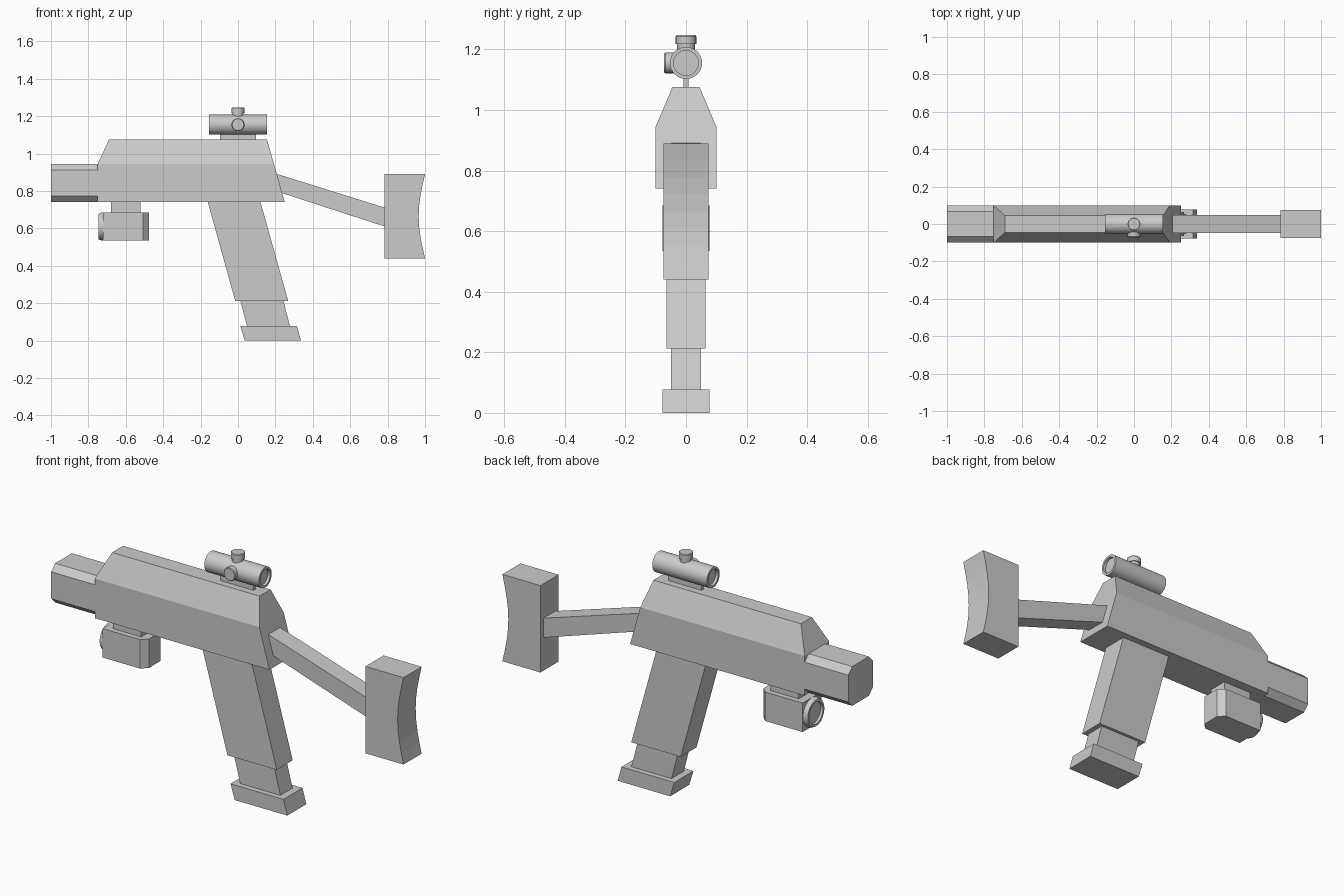
import bpy, bmesh, math
from mathutils import Matrix, Vector

if "Cube" in bpy.data.objects:
    bpy.data.objects.remove(bpy.data.objects["Cube"])


def finish(name, bm, smooth=False):
    bmesh.ops.recalc_face_normals(bm, faces=bm.faces[:])
    me = bpy.data.meshes.new(name)
    bm.to_mesh(me)
    bm.free()
    ob = bpy.data.objects.new(name, me)
    bpy.context.collection.objects.link(ob)
    if smooth:
        bpy.ops.object.select_all(action='DESELECT')
        ob.select_set(True)
        bpy.context.view_layer.objects.active = ob
        bpy.ops.object.shade_smooth_by_angle(angle=math.radians(35))
    return ob


def loft(name, rings, smooth=False):
    """Skin a list of equal-length closed rings and cap both ends."""
    bm = bmesh.new()
    vs = [[bm.verts.new(p) for p in ring] for ring in rings]
    n = len(vs[0])
    for a, b in zip(vs, vs[1:]):
        for i in range(n):
            j = (i + 1) % n
            bm.faces.new((a[i], a[j], b[j], b[i]))
    bm.faces.new(vs[0])
    bm.faces.new(vs[-1])
    return finish(name, bm, smooth)


def prism(name, profile, half_y):
    """Extrude an (x, z) side profile symmetrically across y."""
    return loft(name, [[(x, s * half_y, z) for x, z in profile] for s in (-1, 1)])


def box(x0, x1, z0, z1):
    return [(x0, z0), (x1, z0), (x1, z1), (x0, z1)]


def turned(name, base, axis, steps, n=32):
    """Round part from (distance along axis, radius) steps."""
    q = Vector((0, 0, 1)).rotation_difference(Vector(axis))
    m = Matrix.Translation(base) @ q.to_matrix().to_4x4()
    rings = [[m @ Vector((r * math.cos(2 * math.pi * i / n), r * math.sin(2 * math.pi * i / n), d))
              for i in range(n)] for d, r in steps]
    return loft(name, rings, True)


# Main body: straight lower walls, tapered top
loft("body", [[(x0, -h, z), (x1, -h, z), (x1, h, z), (x0, h, z)]
              for x0, x1, h, z in ((-.75, .25, .1, .74), (-.75, .192, .1, .945),
                                   (-.69, .155, .045, 1.075))])

# Front section with chamfered long edges
c = .032
section = [(-.1 + c, .742), (.1 - c, .742), (.1, .742 + c), (.1, .945 - c),
           (.1 - c, .945), (-.1 + c, .945), (-.1, .945 - c), (-.1, .742 + c)]
loft("front_section", [[(x, y, z) for y, z in section] for x in (-1, -.745)])

# Slanted grip, its lower insert and foot
prism("grip", [(-.167, .76), (.115, .76), (.268, .213), (-.015, .213)], .065)
prism("grip_insert", [(.008, .23), (.238, .23), (.28, .07), (.05, .07)], .05)
prism("grip_foot", [(.012, .078), (.315, .078), (.337, 0), (.036, 0)], .078)

# Rear strut and concave rest
prism("rear_strut", [(.18, .9), (.8, .706), (.8, .605), (.18, .807)], .048)
back = [(1 - .034 * math.cos(math.pi / 2 * t), .665 + .225 * t)
        for t in (-1, -.75, -.5, -.25, 0, .25, .5, .75, 1)]
prism("rear_rest", [(.782, .89), (.782, .44)] + back, .074)

# Under-slung lamp: mount, housing with chamfered rear corners, lens ring
prism("lamp_mount", box(-.68, -.52, .67, .75), .05)
plan = [(-.722, -.077), (-.507, -.077), (-.477, -.047), (-.477, .047), (-.507, .077), (-.722, .077)]
loft("lamp_housing", [[(x, y, z) for x, y in plan] for z in (.535, .685)])
turned("lamp_lens", (-.7, 0, .61), (-1, 0, 0),
       [(0, .075), (.03, .075), (.045, .068), (.045, .056), (.033, .054)])

# Sight: mount, tube with recessed ends, two adjustment knobs
prism("sight_mount", box(-.095, .095, 1.06, 1.115), .009)
turned("sight_tube", (0, 0, 1.155), (1, 0, 0),
       [(-.142, .041), (-.156, .041), (-.156, .053), (.156, .053), (.156, .041), (.142, .041)])
for name, axis, reach in (("top_knob", (0, 0, 1), .092), ("side_knob", (0, -1, 0), .072)):
    turned(name, (0, 0, 1.155), axis,
           [(.035, .029), (reach - .03, .029), (reach - .03, .034),
            (reach - .004, .034), (reach, .031)], 24)
